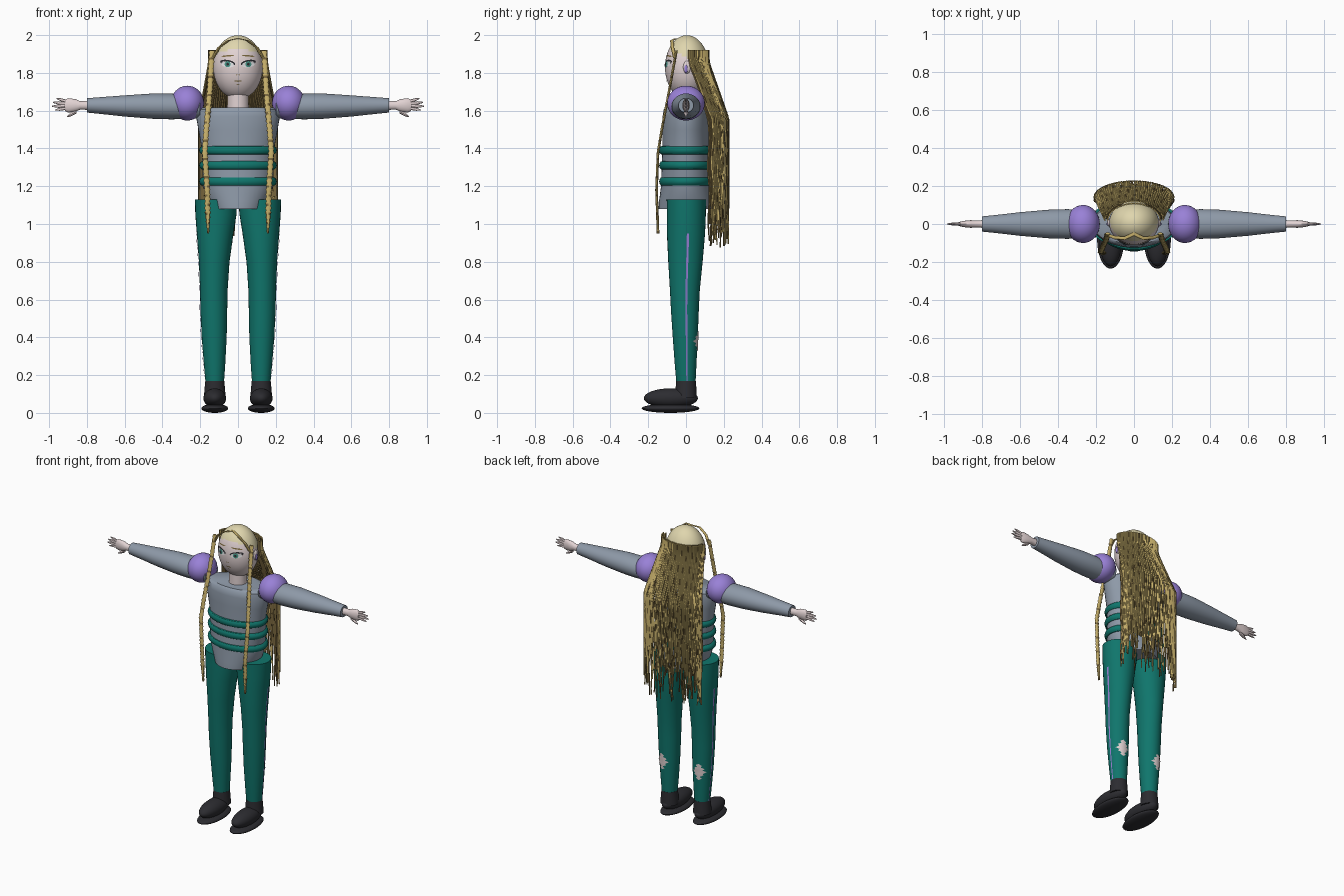
import bpy, bmesh, math, random
from mathutils import Vector

random.seed(4)
if "Cube" in bpy.data.objects:
    bpy.data.objects.remove(bpy.data.objects["Cube"])

X, Y, Z = Vector((1, 0, 0)), Vector((0, 1, 0)), Vector((0, 0, 1))


def material(name, r, g, b):
    m = bpy.data.materials.new(name)
    m.use_nodes = True
    m.diffuse_color = (r, g, b, 1)
    m.node_tree.nodes["Principled BSDF"].inputs["Base Color"].default_value = (r, g, b, 1)
    return m


GREY = material("blue grey cloth", .27, .32, .39)
TEAL = material("teal cloth", .005, .18, .15)
LILAC = material("lavender", .32, .22, .68)
DARK = material("charcoal", .025, .025, .03)
SKIN = material("pale skin", .76, .65, .65)
CREAM = material("cream scalp", .74, .67, .42)
GOLD = material("golden hair", .58, .44, .15)
BROWN = material("brown hair", .2, .14, .05)
IRIS = material("green iris", .06, .3, .24)
WHITE = material("eye white", .88, .88, .9)


def finish(name, bm, *mats):
    """Turn a bmesh into a smooth shaded object."""
    mesh = bpy.data.meshes.new(name)
    bm.to_mesh(mesh)
    bm.free()
    ob = bpy.data.objects.new(name, mesh)
    bpy.context.collection.objects.link(ob)
    for m in mats:
        mesh.materials.append(m)
    bpy.ops.object.select_all(action='DESELECT')
    ob.select_set(True)
    bpy.context.view_layer.objects.active = ob
    bpy.ops.object.shade_smooth_by_angle(angle=math.radians(40))
    return ob


def sweep(bm, sections, u=X, v=Y, n=32, rule=None):
    """Loft ellipses given as (centre, half width, half depth)."""
    rings = []
    for c, w, h in sections:
        rings.append([bm.verts.new(c + u * w * math.sin(t) + v * h * math.cos(t))
                      for t in (2 * math.pi * k / n for k in range(n))])
    faces = [bm.faces.new(rings[0]), bm.faces.new(rings[-1])]
    for i in range(len(rings) - 1):
        a, b = rings[i], rings[i + 1]
        for k in range(n):
            j = (k + 1) % n
            f = bm.faces.new((a[k], a[j], b[j], b[k]))
            f.material_index = rule(i, f.calc_center_median()) if rule else 0
            faces.append(f)
    bmesh.ops.recalc_face_normals(bm, faces=faces)


def loft(name, sections, mats, **kw):
    bm = bmesh.new()
    sweep(bm, sections, **kw)
    return finish(name, bm, *mats)


def ellipsoid(name, c, r, mat):
    bm = bmesh.new()
    bmesh.ops.create_uvsphere(bm, u_segments=32, v_segments=20, radius=1)
    for p in bm.verts:
        p.co = Vector(c) + Vector(p.co[i] * r[i] for i in range(3))
    return finish(name, bm, mat)


def section_at(sections, z):
    for (a, aw, ah), (b, bw, bh) in zip(sections, sections[1:]):
        if a.z <= z <= b.z:
            t = (z - a.z) / (b.z - a.z)
            return a.lerp(b, t), aw + (bw - aw) * t, ah + (bh - ah) * t


def wrap_plate(name, sections, rows, mat, lift=.004):
    """Thin plate lying on a loft; rows are (height, first angle, last angle)."""
    bm = bmesh.new()
    grid = []
    for z, a0, a1 in rows:
        c, w, h = section_at(sections, z)
        grid.append([bm.verts.new(c + X * (w + lift) * math.sin(a) + Y * (h + lift) * math.cos(a))
                     for a in (a0 + (a1 - a0) * k / 4 for k in range(5))])
    for a, b in zip(grid, grid[1:]):
        for k in range(4):
            bm.faces.new((a[k + 1], a[k], b[k], b[k + 1]))
    return finish(name, bm, mat)


def upright(rows):
    return [(Vector((x, y, z)), w, h) for z, x, y, w, h in rows]


# torso, belt rings and neck
loft("torso", upright([(1.08, 0, 0, .14, .145), (1.12, 0, 0, .155, .143), (1.2, 0, 0, .187, .132),
                       (1.4, 0, 0, .192, .125), (1.5, 0, 0, .21, .125), (1.57, 0, 0, .222, .124),
                       (1.605, 0, 0, .215, .118), (1.618, 0, 0, .19, .105)]), [GREY], n=40)
for z in (1.39, 1.31, 1.225):
    bpy.ops.mesh.primitive_torus_add(major_segments=40, minor_segments=12, location=(0, 0, z),
                                     major_radius=.183, minor_radius=.023)
    band = bpy.context.object
    band.name = "waist_band"
    band.scale.y = .69
    band.data.materials.append(TEAL)
    bpy.ops.object.shade_smooth_by_angle()
loft("neck", upright([(1.58, 0, 0, .058, .056), (1.72, 0, 0, .055, .055)]), [SKIN])

# head with a coloured scalp
head = upright([(1.83 - .169 * math.cos(t), 0, .005, .13 * math.sin(t) + .001, .115 * math.sin(t) + .001)
                for t in (math.pi * k / 36 for k in range(37))])
loft("head", head, [SKIN, CREAM], n=48, rule=lambda i, p: int(p.z + .45 * p.y > 1.885))


def face_plate(name, x, z, rx, rz, mat, lift, tilt=0):
    """Small oval plate on the front of the head."""
    bm = bmesh.new()
    pts = [(0, 0)] + [(math.cos(a), math.sin(a)) for a in (math.pi * k / 8 for k in range(16))]
    vs = []
    for px, pz in pts:
        qx, qz = x + px * rx, z + pz * rz + px * rx * tilt
        c, w, h = section_at(head, qz)
        vs.append(bm.verts.new((qx, c.y - h * math.sqrt(max(0, 1 - (qx / w) ** 2)) - lift, qz)))
    for k in range(16):
        bm.faces.new((vs[0], vs[1 + k], vs[1 + (k + 1) % 16]))
    finish(name, bm, mat)


for s in (1, -1):
    x = s * .055
    face_plate("eye_lash", x, 1.853, .04, .016, DARK, .002, s * .15)
    face_plate("eye_white", x, 1.845, .034, .016, WHITE, .004, s * .1)
    face_plate("eye_iris", x, 1.846, .016, .016, IRIS, .006)
    face_plate("eye_pupil", x, 1.846, .007, .008, DARK, .008)
    face_plate("eyebrow", x, 1.89, .034, .004, BROWN, .003, s * -.08)
    face_plate("nostril", s * .006, 1.79, .003, .003, BROWN, .003)
    ellipsoid("ear", (s * .128, .005, 1.83), (.012, .02, .034), SKIN)
    ellipsoid("earring", (s * .139, .0, 1.82), (.006, .009, .022), LILAC)
face_plate("mouth", 0, 1.757, .02, .004, BROWN, .003)
face_plate("lower_lip", 0, 1.739, .008, .002, BROWN, .003)

for s in (1, -1):
    # sleeve, shoulder puff and hand
    ellipsoid("shoulder_puff", (s * .268, 0, 1.64), (.088, .1, .092), LILAC)
    loft("sleeve", [(Vector((s * x, 0, z)), w, d) for x, z, w, d in
                    ((.2, 1.62, .06, .07), (.35, 1.622, .068, .078), (.45, 1.624, .067, .075),
                     (.6, 1.625, .056, .062), (.72, 1.627, .045, .048), (.8, 1.628, .038, .04))],
         [GREY], u=Z)
    hand = bmesh.new()
    sweep(hand, [(Vector((s * x, 0, 1.628)), w, d) for x, w, d in
                 ((.79, .024, .02), (.835, .022, .019), (.86, .033, .02), (.9, .038, .016), (.915, .03, .012))],
          u=Z, n=16)
    for start, dx, dz, r in ((.90, .062, .032, .009), (.905, .074, .014, .01), (.905, .08, -.004, .01),
                             (.9, .07, -.022, .009), (.855, .05, -.052, .011)):
        base = Vector((s * start, 0, 1.628 + dz * .6))
        tip = Vector((s * (start + dx), 0, 1.628 + dz * 1.15))
        sweep(hand, [(base, r, r), (base.lerp(tip, .6), r * .9, r * .8), (tip, r * .3, r * .2)], u=Z, n=8)
    finish("hand", hand, SKIN)

    # trouser leg with side stripe and torn calf patch
    leg = upright([(z, s * x, y, w, d) for z, x, y, w, d in
                   ((.15, .123, 0, .048, .05), (.25, .124, -.002, .056, .057), (.4, .126, -.004, .066, .066),
                    (.55, .128, -.006, .071, .074), (.65, .128, -.006, .073, .079), (.8, .126, -.003, .081, .091),
                    (.95, .121, 0, .097, .101), (1.05, .117, .002, .109, .103), (1.13, .117, .002, .111, .104))])
    loft("trouser_leg", leg, [TEAL])
    side = s * math.pi / 2 - s * .1
    wrap_plate("side_stripe", leg, [(.17 + .065 * k, side - .06, side + .06) for k in range(13)], LILAC)
    tear = (.05, .3, .12, .45, .4, .75, .35, .55, .2, .3, .04)
    wrap_plate("torn_patch", leg, [(.325 + .011 * k, s * .2 - w, s * .2 + tear[-k - 1] * .5 + w * .5)
                                   for k, w in enumerate(tear)], SKIN)

    # shoe
    loft("shoe_ankle", upright([(.08, s * .123, 0, .058, .057), (.13, s * .123, 0, .054, .055),
                                (.17, s * .123, 0, .05, .052)]), [DARK])
    ellipsoid("shoe_upper", (s * .123, -.08, .078), (.06, .143, .052), DARK)
    ellipsoid("shoe_sole", (s * .123, -.082, .024), (.071, .153, .024), DARK)

    # front braid: a lock over the forehead that hangs in a beaded plait
    lock = [(0, -.052, 1.983), (.05, -.075, 1.972), (.1, -.072, 1.935), (.132, -.06, 1.88)]
    loft("forehead_lock", [(Vector((s * x, y, z)), .009, .009) for x, y, z in lock], [GOLD], n=8)
    path = upright([(.95, .158, -.148, 0, 0), (1.18, .163, -.156, 0, 0), (1.38, .176, -.148, 0, 0),
                    (1.5, .168, -.128, 0, 0), (1.7, .15, -.09, 0, 0), (1.92, .138, -.05, 0, 0)])
    plait = []
    for k in range(81):
        c = section_at(path, .951 + .968 * k / 80)[0]
        w = (.017 if k % 2 else .012) * min(1, .35 + k / 14)
        plait.append((Vector((s * c.x, c.y, c.z)), w, .007))
    loft("front_braid", plait, [GOLD, BROWN], n=8,
         rule=lambda i, p: int(i % 4 == 0 and (p.x * s > .16) == (i % 8 == 0)))

# long back hair: two layers of fine strands fanning from the head
hair = bmesh.new()
COUNT = 46
for layer in range(2):
    for k in range(COUNT):
        a = math.pi * (k + .5 * layer) / (COUNT - .5) - math.pi / 2
        inset = 1 - .1 * layer
        top = Vector((.153 * math.sin(a), .02 + .1 * math.cos(a), 0)) * inset
        low = Vector((.208 * math.sin(a), .14 + .085 * math.cos(a) - .018 * layer, 0))
        along = Vector((math.cos(a), -.6 * math.sin(a), 0)).normalized()
        out = Vector((along.y, -along.x, 0))
        end = random.uniform(.87, 1.16)
        strand = []
        for j in range(25):
            z = 1.92 + (end - 1.92) * j / 24
            t = min(1, max(0, (1.86 - z) / .3))
            thick = .0068 if z > 1.3 else .0068 - .0035 * (1.3 - z) / .43
            sway = along * .004 * math.sin(j * .9 + k)
            strand.append((top.lerp(low, t) + Z * z + sway * t, thick, .0045))
        sweep(hair, strand, u=along, v=out, n=4,
              rule=lambda i, p: int(layer == 1 or (i * 2 + k * 3) % 7 == 0))
finish("back_hair", hair, GOLD, BROWN)
